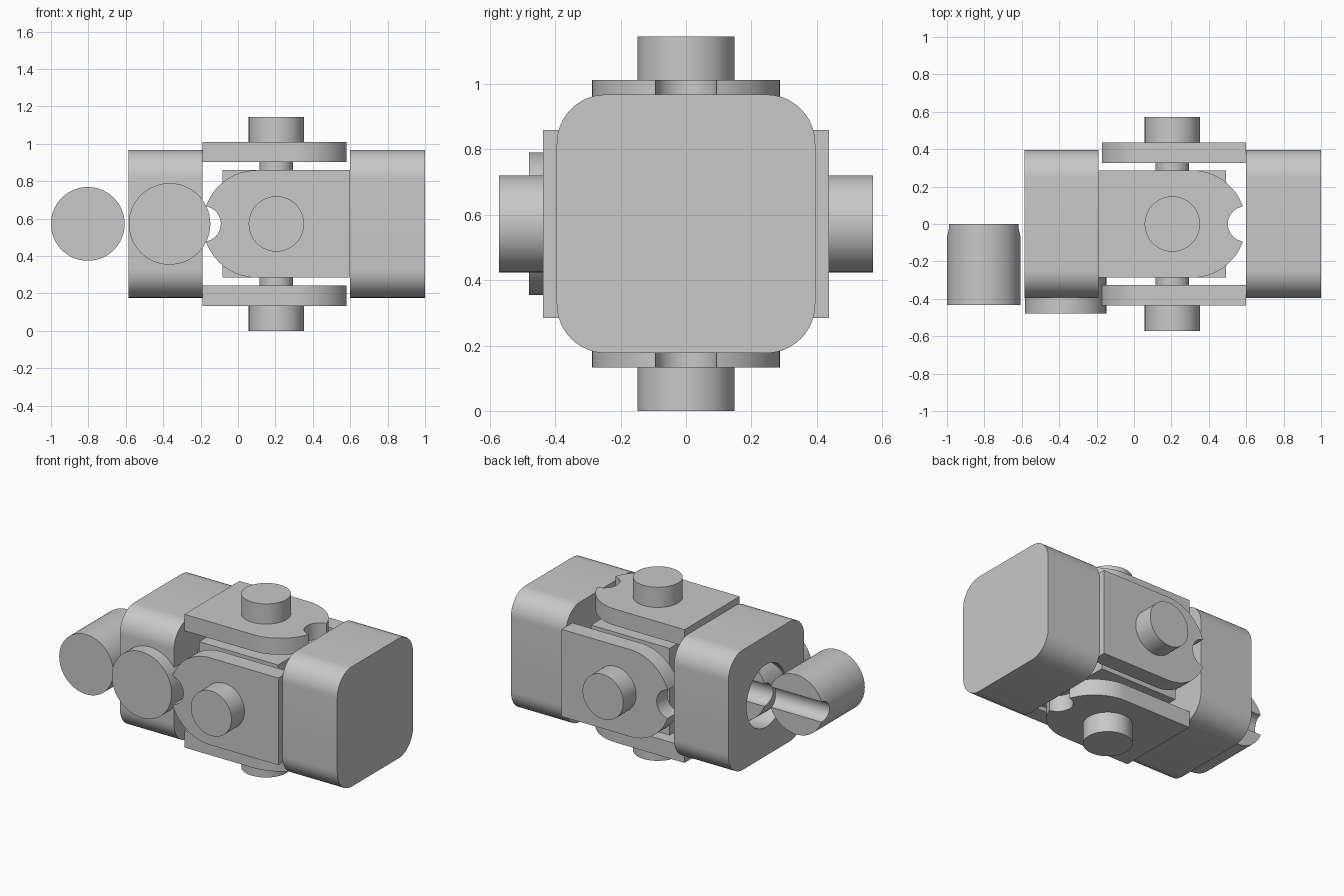
import bpy, bmesh, math
from mathutils import Vector

cube = bpy.data.objects.get("Cube")
if cube:
    bpy.data.objects.remove(cube, do_unlink=True)

MID = 0.572                 # height of the joint axis
HUB = 0.205                 # x of the joint centre

steel = bpy.data.materials.new("plain grey")
steel.use_nodes = True
grey = (0.58, 0.58, 0.58, 1)
steel.diffuse_color = grey
steel.node_tree.nodes["Principled BSDF"].inputs["Base Color"].default_value = grey


def arc(cx, cy, r, start, end, steps=24):
    return [(cx + r * math.cos(start + (end - start) * i / steps),
             cy + r * math.sin(start + (end - start) * i / steps)) for i in range(steps + 1)]


def prism(name, outline, low, high, place):
    """Extrude a 2D outline from low to high; place maps (u, v, w) to x, y, z."""
    bm = bmesh.new()
    face = bm.faces.new([bm.verts.new(place(u, v, low)) for u, v in outline])
    new = bmesh.ops.extrude_face_region(bm, geom=[face])["geom"]
    shift = Vector(place(0, 0, high)) - Vector(place(0, 0, low))
    bmesh.ops.translate(bm, vec=shift, verts=[g for g in new if isinstance(g, bmesh.types.BMVert)])
    bmesh.ops.recalc_face_normals(bm, faces=bm.faces)
    mesh = bpy.data.meshes.new(name)
    bm.to_mesh(mesh)
    bm.free()
    mesh.materials.append(steel)
    obj = bpy.data.objects.new(name, mesh)
    bpy.context.collection.objects.link(obj)
    smooth(obj)
    return obj


def select(obj):
    bpy.ops.object.select_all(action="DESELECT")
    obj.select_set(True)
    bpy.context.view_layer.objects.active = obj


def smooth(obj):
    select(obj)
    bpy.ops.object.shade_smooth_by_angle(angle=math.radians(30))


def cut(obj, cutter):
    mod = obj.modifiers.new("cut", "BOOLEAN")
    mod.operation = "DIFFERENCE"
    mod.solver = "EXACT"
    mod.object = cutter
    select(obj)
    bpy.ops.object.modifier_apply(modifier=mod.name)
    bpy.data.objects.remove(cutter, do_unlink=True)
    smooth(obj)


def circle(cx, cy, r):
    return arc(cx, cy, r, 0, 2 * math.pi, 64)[:-1]


def along_x(u, v, w):
    return (w, u, v)


def along_y(u, v, w):
    return (u, w, v)


def along_z(u, v, w):
    return (u, v, w)


# Yoke blocks with rounded corners
def block(name, low, high):
    half, r = 0.395, 0.15
    c = half - r
    outline = []
    for i, (sy, sz) in enumerate([(1, 1), (-1, 1), (-1, -1), (1, -1)]):
        outline += arc(sy * c, MID + sz * c, r, i * math.pi / 2, (i + 1) * math.pi / 2, 12)
    return prism(name, outline, low, high, along_x)


block("left_yoke_block", 0.6, 1.0)
bored_block = block("right_yoke_block", -0.585, -0.19)
cut(bored_block, prism("bore", circle(0, MID, 0.205), -0.7, -0.1, along_x))


# Yoke arms: rounded tip with a round notch
def arm_outline(width=0.287, straight=0.5, notch=0.095):
    a = 2 * math.asin(notch / (2 * width))
    tip = straight + width
    pts = [(0, -width)] + arc(straight, 0, width, -math.pi / 2, -a)
    pts += arc(tip, 0, notch, 1.5 * math.pi - a / 2, math.pi / 2 + a / 2)[1:-1]
    return pts + arc(straight, 0, width, a, math.pi / 2) + [(0, width)]


for side, label in ((-1, "front"), (1, "back")):
    prism(label + "_yoke_arm", [(0.6 - u, v + MID) for u, v in arm_outline()],
          side * 0.325, side * 0.437, along_y)
for side, label in ((-1, "lower"), (1, "upper")):
    prism(label + "_yoke_arm", [(u - 0.19, v) for u, v in arm_outline()],
          MID + side * 0.33, MID + side * 0.439, along_z)

# Centre cross: cube, necks and pin heads
h = 0.287
prism("cross_cube", [(HUB - h, -h), (HUB + h, -h), (HUB + h, h), (HUB - h, h)],
      MID - h, MID + h, along_z)
for side, low, high in ((-1, "front", "lower"), (1, "back", "upper")):
    for part, r, inner, outer in (("neck", 0.09, h, 0.437), ("head", 0.148, 0.437, 0.572)):
        prism(f"{low}_pin_{part}", circle(HUB, MID, r), side * inner, side * outer, along_y)
        prism(f"{high}_pin_{part}", circle(HUB, 0, r),
              MID + side * inner, MID + side * outer, along_z)

# Locking pins with a round groove across the inner end
for name, x, r in (("fitted_locking_pin", -0.366, 0.218), ("loose_locking_pin", -0.803, 0.197)):
    pin = prism(name, circle(x, MID, r), -2.2 * r, 0, along_y)
    cut(pin, prism("groove", circle(0, MID, r * 0.34), x - 0.4, x + 0.4, along_x))
